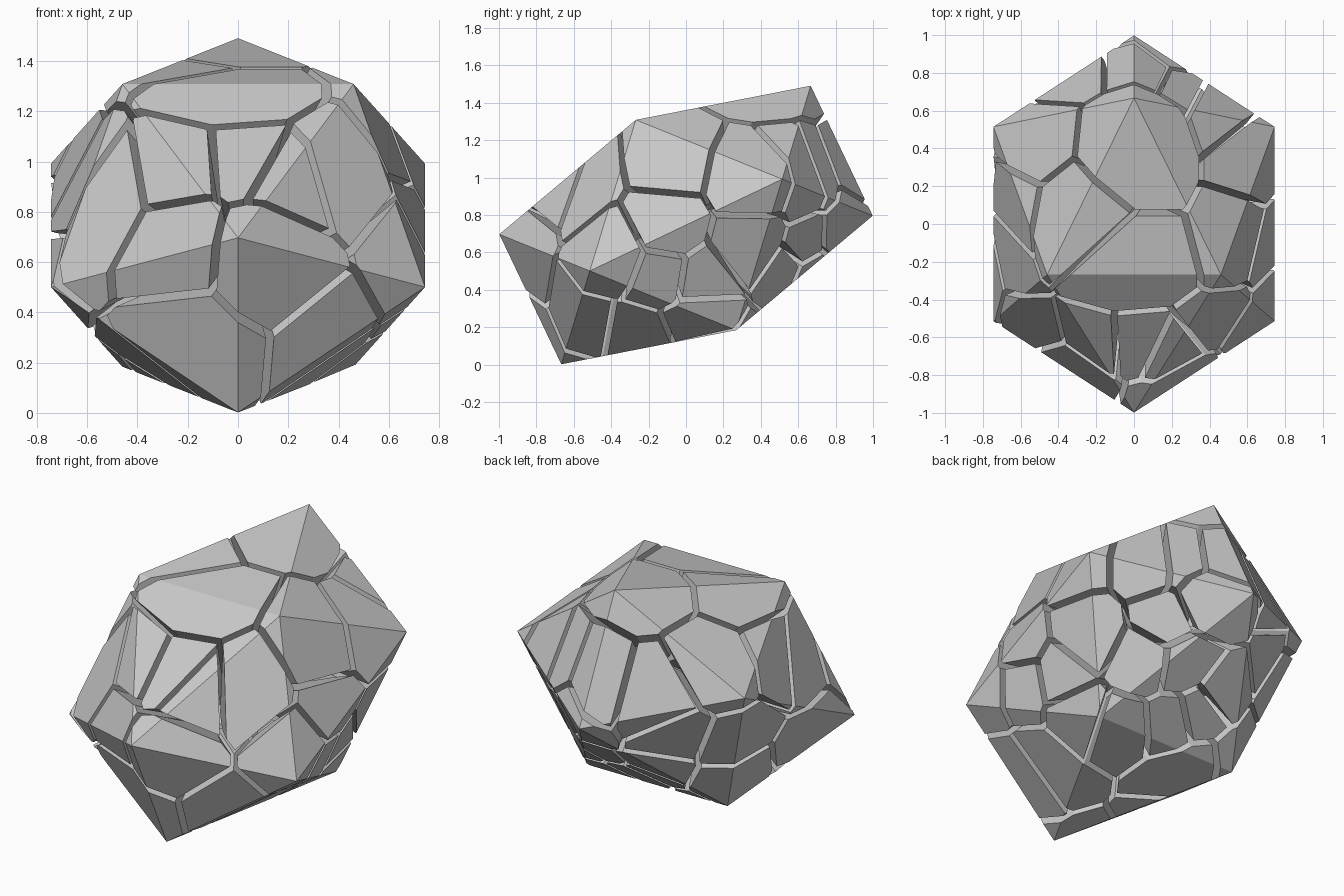
import bpy
import bmesh
from math import radians, sin, cos, sqrt
from mathutils import Vector, Matrix

GAP = 0.034       # width of the cracks
DEPTH = 0.85      # how close shard centres sit to the outer surface
LIFT = 0.746      # height of the boulder's centre

old = bpy.data.objects.get("Cube")
if old:
    bpy.data.objects.remove(old, do_unlink=True)

stone = bpy.data.materials.new("stone_grey")
stone.use_nodes = True
grey = (0.58, 0.58, 0.58, 1)
stone.diffuse_color = grey
stone.node_tree.nodes["Principled BSDF"].inputs["Base Color"].default_value = grey


def make_boulder():
    """Stretched, tilted icosahedron from three golden rectangles."""
    phi = (1 + sqrt(5)) / 2
    tilt = Matrix.Rotation(radians(25.5), 4, "X") @ Matrix.Diagonal((0.46, 0.57, 0.385, 1))
    bm = bmesh.new()
    for a in (-1, 1):
        for b in (-phi, phi):
            for corner in ((0, b, a), (a, 0, b), (b, a, 0)):
                bm.verts.new(tilt @ Vector(corner))
    bmesh.ops.convex_hull(bm, input=bm.verts[:])
    bmesh.ops.recalc_face_normals(bm, faces=bm.faces[:])
    bm.normal_update()
    return bm


boulder = make_boulder()
planes = [(f.normal.copy(), f.normal.dot(f.verts[0].co)) for f in boulder.faces]


def on_surface(azimuth, elevation, u, v):
    """Point on the boulder seen at (u, v) when looked at from a direction."""
    az, el = radians(azimuth), radians(elevation)
    d = Vector((sin(az) * cos(el), -cos(az) * cos(el), sin(el)))
    right = Vector((cos(az), sin(az), 0))
    start = right * u + d.cross(right) * v
    reach = min((k - n.dot(start)) / n.dot(d) for n, k in planes if n.dot(d) > 0.001)
    return start + d * reach


# Shard centres, grouped by the side of the boulder they lie on
layout = {
    # front
    (0, 0): [(-.17, -.48), (.38, -.48), (.15, -.15), (-.27, -.08), (-.53, .02),
             (-.23, .18), (.03, .21), (.2, .15), (.42, .15)],
    # +x side
    (90, 0): [(-.47, -.19), (-.32, -.53), (.08, -.51), (-.18, -.28), (.09, -.3),
              (-.12, -.01), (-.06, .33), (.38, .28), (.36, -.1), (.66, .25),
              (.67, -.06), (.53, -.25), (.77, .25), (.9, .07)],
    # top
    (0, 90): [(-.03, -.27), (-.35, .08), (-.03, .45), (.04, .88), (-.3, .77),
              (-.55, .48), (-.65, .13), (-.66, -.2)],
    # back, towards -x
    (215, 24): [(-.09, -.3), (.3, -.34), (-.19, -.54), (.26, -.61), (.69, -.3)],
    # back underside
    (145, -24): [(.24, .02), (.17, -.31), (.49, -.1), (.3, -.55), (-.13, -.39)],
    # -x underside
    (-90, 0): [(.25, -.5)],
}

seeds = []
for view, spots in layout.items():
    for u, v in spots:
        p = on_surface(*view, u, v) * DEPTH
        # leave out centres that fall on one already placed
        if all((p - q).length > 0.1 for q in seeds):
            seeds.append(p)


def cut_shard(seed):
    """The part of the boulder nearest to one centre, less half a crack."""
    bm = boulder.copy()
    others = sorted((s for s in seeds if s is not seed), key=lambda s: (s - seed).length)
    for other in others:
        normal = (other - seed).normalized()
        middle = (seed + other) / 2 - normal * GAP / 2
        bmesh.ops.bisect_plane(bm, geom=bm.verts[:] + bm.edges[:] + bm.faces[:], dist=1e-5,
                               plane_co=middle, plane_no=normal, clear_outer=True)
        rim = [e for e in bm.edges if e.is_boundary]
        if rim:
            bmesh.ops.edgeloop_fill(bm, edges=rim)
    return bm


for number, seed in enumerate(seeds, 1):
    bm = cut_shard(seed)
    if bm.faces:
        bmesh.ops.recalc_face_normals(bm, faces=bm.faces[:])
        mesh = bpy.data.meshes.new(f"shard_{number}")
        bm.to_mesh(mesh)
        mesh.materials.append(stone)
        shard = bpy.data.objects.new(f"shard_{number}", mesh)
        shard.location.z = LIFT
        bpy.context.collection.objects.link(shard)
    bm.free()
boulder.free()
